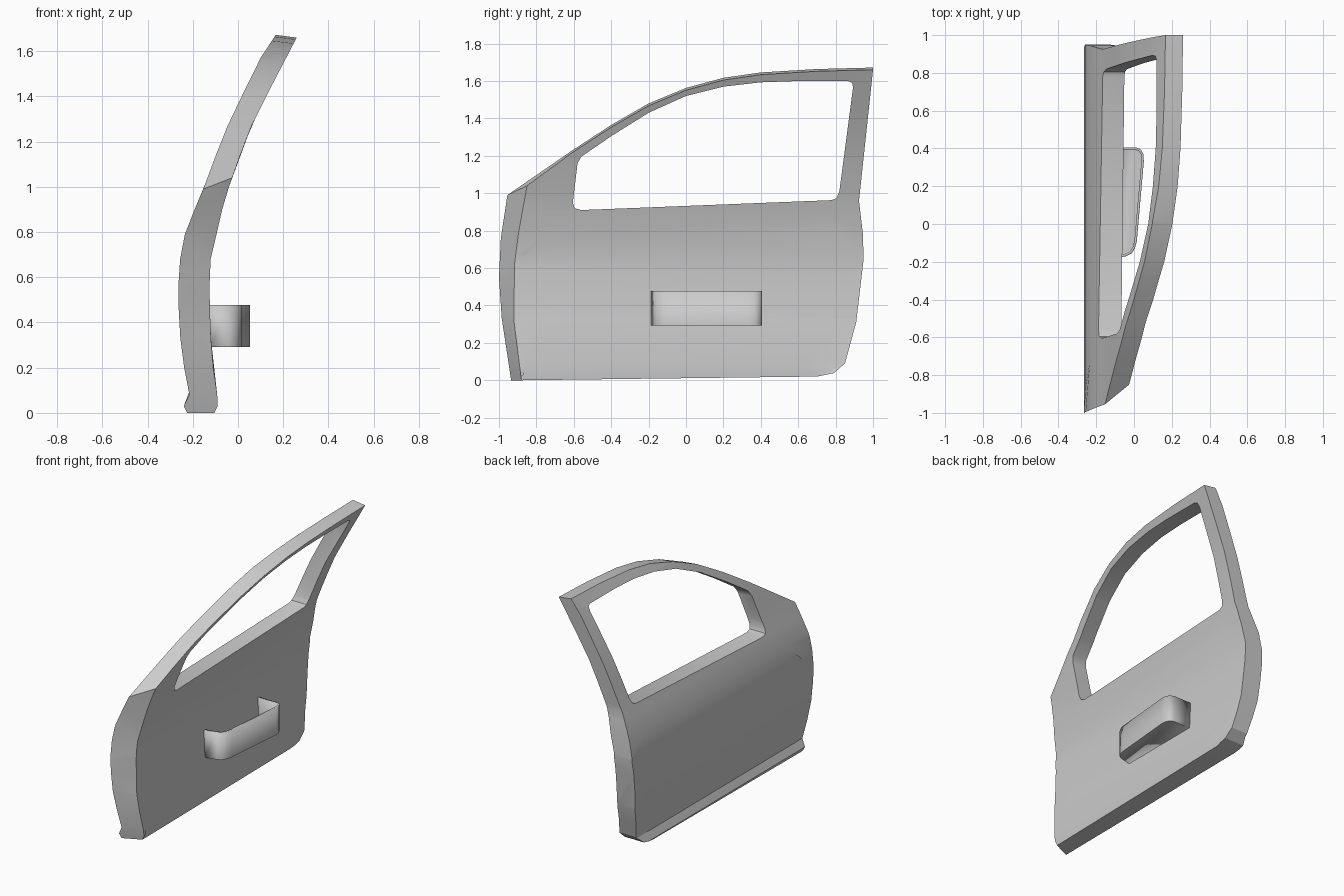
import bpy, bmesh, math
from mathutils import Vector

if "Cube" in bpy.data.objects:
    bpy.data.objects.remove(bpy.data.objects["Cube"])

# Cross-section of the door: height, outer skin x, inner skin x
SECTION = [(0, -.225, -.105), (.03, -.24, -.09), (.08, -.215, -.092), (.2, -.238, -.11),
           (.33, -.255, -.12), (.45, -.262, -.124), (.56, -.264, -.126), (.68, -.256, -.121),
           (.79, -.235, -.095), (.9, -.192, -.07), (1.0, -.15, -.04), (1.14, -.098, .01),
           (1.27, -.046, .06), (1.42, .026, .135), (1.57, .1, .213), (1.68, .172, .27)]

# Side outlines (y, z): the front edge differs between skins, the rest is shared
FRONT_OUT = [(-.955, .99), (-.99, .76), (-1, .55), (-.985, .33), (-.935, 0)]
FRONT_IN = [(-.85, 1.04), (-.895, .79), (-.917, .62), (-.92, .32), (-.88, 0)]
REAR = [(.7, .02), (.79, .038), (.85, .09), (.91, .31), (.95, .65), (.945, .79), (.925, .96), (1, 1.672)]
ROOF = [(.7, 1.664), (.4, 1.646), (.2, 1.617), (0, 1.563), (-.2, 1.48), (-.4, 1.365), (-.61, 1.228)]
WINDOW = [(-.605, .95), (-.595, .92), (-.56, .91), (.78, .963), (.805, .975), (.82, 1.01),
          (.893, 1.565), (.888, 1.59), (.865, 1.6), (.6, 1.6), (.4, 1.593), (.2, 1.57),
          (0, 1.52), (-.2, 1.43), (-.4, 1.305), (-.56, 1.195), (-.58, 1.16)]


def skin_x(z, t):
    """x position at height z, blended from outer (t=0) to inner (t=1) skin."""
    z = min(max(z, 0), 1.68)
    for (z0, a0, b0), (z1, a1, b1) in zip(SECTION, SECTION[1:]):
        if z <= z1:
            k = (z - z0) / (z1 - z0)
            return (a0 + (a1 - a0) * k) * (1 - t) + (b0 + (b1 - b0) * k) * t


def finish(bm, name, angle):
    me = bpy.data.meshes.new(name)
    bm.to_mesh(me)
    bm.free()
    ob = bpy.data.objects.new(name, me)
    bpy.context.collection.objects.link(ob)
    bpy.ops.object.select_all(action='DESELECT')
    ob.select_set(True)
    bpy.context.view_layer.objects.active = ob
    bpy.ops.object.shade_smooth_by_angle(angle=math.radians(angle))
    return ob


# Door panel: two flat skins with a window hole, joined by rims, then bent to the section
bm = bmesh.new()
loops = {}
for t, front in ((0, FRONT_OUT), (1, FRONT_IN)):
    edges = []
    for key, pts in (("rim", front + REAR + ROOF), ("window", WINDOW)):
        # the inner roof edge sits slightly lower
        if key == "rim" and t == 1:
            pts = front + REAR[:-1] + [(1, 1.66)] + [(y, z - .012) for y, z in ROOF]
        vs = [bm.verts.new((t, y, z)) for y, z in pts]
        loops[key, t] = vs
        edges += [bm.edges.new((vs[i - 1], vs[i])) for i in range(len(vs))]
    bmesh.ops.triangle_fill(bm, edges=edges, use_beauty=True, normal=(1, 0, 0))
for key in ("rim", "window"):
    a, b = loops[key, 0], loops[key, 1]
    for i in range(len(a)):
        bm.faces.new((a[i - 1], a[i], b[i], b[i - 1]))
for z, _, _ in SECTION[1:-1]:
    bmesh.ops.bisect_plane(bm, geom=bm.verts[:] + bm.edges[:] + bm.faces[:], dist=1e-5,
                           plane_co=(0, 0, z), plane_no=(0, 0, 1))
for v in bm.verts:
    v.co.x = skin_x(v.co.z, v.co.x)
bmesh.ops.dissolve_limit(bm, angle_limit=math.radians(.4), verts=bm.verts[:], edges=bm.edges[:])
bmesh.ops.recalc_face_normals(bm, faces=bm.faces[:])
finish(bm, "door_panel", 28)

# Armrest pocket: open-topped tray on the inner skin
PATH = [(-.125, -.188), (-.04, -.17), (-.012, -.155), (.006, -.125), (.015, -.09),
        (.052, .33), (.05, .37), (.036, .395), (.01, .406), (-.125, .406)]
bm = bmesh.new()
low = [bm.verts.new((x, y, .292)) for x, y in PATH]
top = [bm.verts.new((x, y, .477)) for x, y in PATH]
for i in range(len(PATH) - 1):
    bm.faces.new((low[i], low[i + 1], top[i + 1], top[i]))
bm.faces.new(low[::-1])
pocket = finish(bm, "armrest_pocket", 40)
mod = pocket.modifiers.new("wall", 'SOLIDIFY')
mod.thickness = .013
mod.offset = -1
